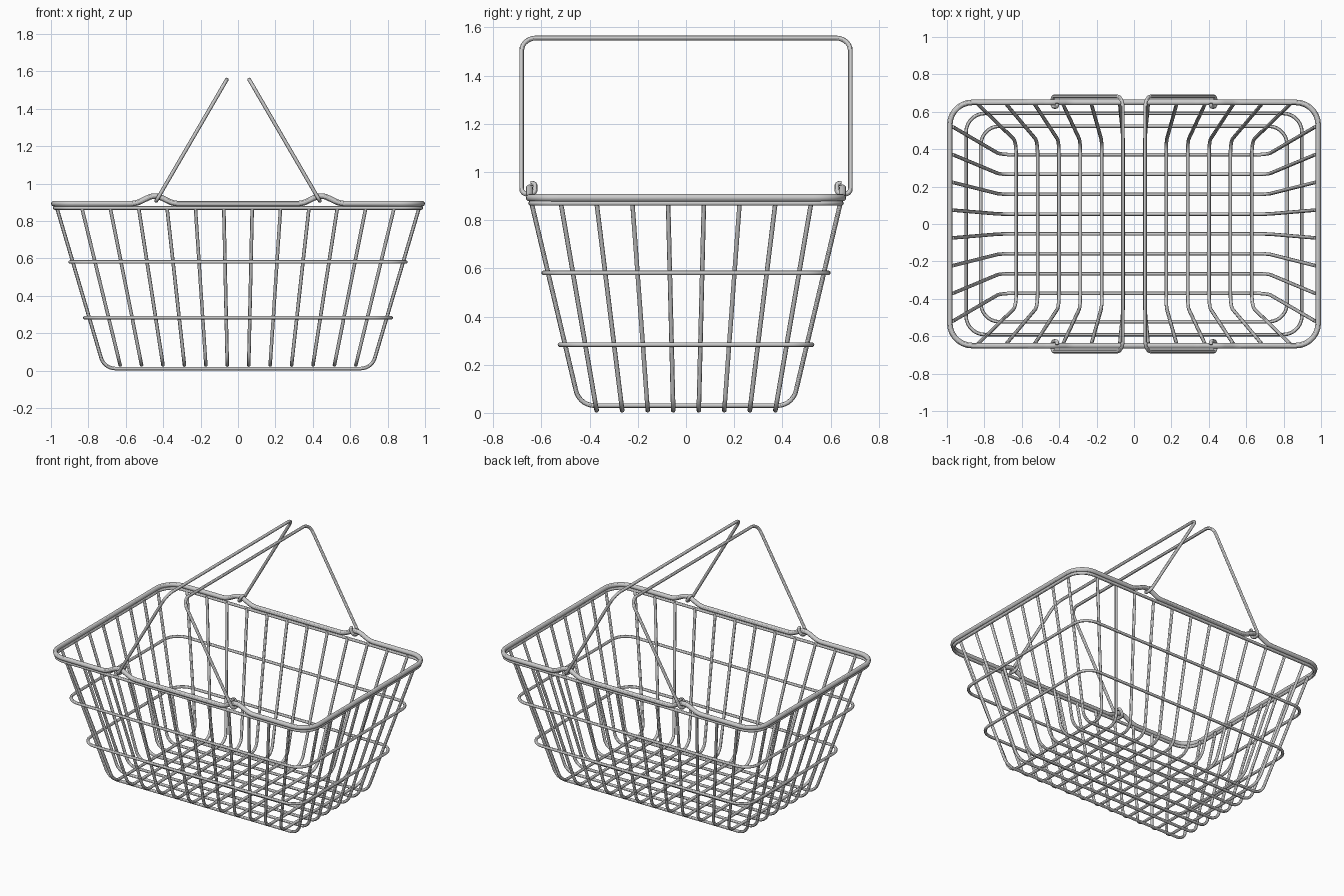
import bpy
from math import sin, tan
from mathutils import Vector

if "Cube" in bpy.data.objects:
    bpy.data.objects.remove(bpy.data.objects["Cube"])


def fillet(pts, closed=False, steps=7):
    """Round a polyline; each point is (x, y, z, radius)."""
    P = [Vector(p[:3]) for p in pts]
    n, out = len(P), []
    for i, p in enumerate(P):
        r = pts[i][3]
        if r == 0 or (not closed and i in (0, n - 1)):
            out.append(p)
            continue
        d1 = (P[i - 1] - p).normalized()
        d2 = (P[(i + 1) % n] - p).normalized()
        half = d1.angle(d2) / 2
        c = p + (d1 + d2).normalized() * (r / sin(half))
        t = r / tan(half)
        a = (p + d1 * t - c).normalized()
        b = (p + d2 * t - c).normalized()
        out += [c + a.slerp(b, k / steps) * r for k in range(steps + 1)]
    return out


def wires(name, paths, radius, closed=False):
    """Sweep round wire along rounded paths and turn it into a mesh."""
    cu = bpy.data.curves.new(name, 'CURVE')
    cu.dimensions = '3D'
    cu.bevel_depth = radius
    cu.bevel_resolution = 4
    cu.use_fill_caps = True
    for path in paths:
        pts = fillet(path, closed)
        sp = cu.splines.new('POLY')
        sp.points.add(len(pts) - 1)
        for q, v in zip(sp.points, pts):
            q.co = (*v, 1)
        sp.use_cyclic_u = closed
        sp.use_smooth = True
    ob = bpy.data.objects.new(name, cu)
    bpy.context.collection.objects.link(ob)
    bpy.ops.object.select_all(action='DESELECT')
    ob.select_set(True)
    bpy.context.view_layer.objects.active = ob
    bpy.ops.object.convert(target='MESH')
    bpy.ops.object.shade_smooth_by_angle()
    return ob


def ring(x, y, z, r):
    return [(-x, -y, z, r), (x, -y, z, r), (x, y, z, r), (-x, y, z, r)]


# Horizontal hoops around the body
wires("lower_hoop", [ring(0.819, 0.523, 0.283, 0.10)], 0.0095, True)
wires("middle_hoop", [ring(0.898, 0.591, 0.581, 0.10)], 0.0095, True)
wires("under_rim_hoop", [ring(0.98, 0.645, 0.87, 0.11)], 0.01, True)

# Thick rim with four raised humps that carry the handles
hump = [(-0.545, 0.893, 0.12), (-0.445, 0.942, 0.08), (-0.345, 0.893, 0.12)]
side = hump + [(-x, z, r) for x, z, r in reversed(hump)]
X, Y, Z = 0.985, 0.65, 0.893
rim = [(-X, -Y, Z, 0.12)] + [(x, -Y, z, r) for x, z, r in side] + [(X, -Y, Z, 0.12)]
rim += [(-x, -y, z, r) for x, y, z, r in rim]
wires("rim", [rim], 0.015, True)

# Long wires: run along x under the floor and up both ends
long_paths = []
for k in range(-7, 8, 2):
    b, t = 0.053 * k, 0.0743 * k
    long_paths.append([(-0.97, t, 0.875, 0), (-0.715, b, 0.011, 0.08),
                       (0.715, b, 0.011, 0.08), (0.97, t, 0.875, 0)])
wires("long_wires", long_paths, 0.0095)

# Cross wires: run along y on top of the long wires and up front and back
cross_paths = []
for k in range(-11, 12, 2):
    b, t = 0.0573 * k, 0.076 * k
    cross_paths.append([(t, -0.642, 0.875, 0), (b, -0.442, 0.03, 0.08),
                        (b, 0.442, 0.03, 0.08), (t, 0.642, 0.875, 0)])
wires("cross_wires", cross_paths, 0.0095)

# Handles: tilted bails whose ends curl under and around the rim humps
for name, s in (("left_handle", -1), ("right_handle", 1)):
    def at(y, u, r):
        return (s * (0.437 - 0.377 * u / 0.745), y, 0.908 + 0.648 * u / 0.745, r)
    half = [(0.645, 0.052, 0), (0.626, 0.05, 0.012), (0.626, 0.0, 0.022),
            (0.682, 0.0, 0.024), (0.682, 0.745, 0.06)]
    path = [at(y, u, r) for y, u, r in half] + [at(-y, u, r) for y, u, r in reversed(half)]
    wires(name, [path], 0.01)
